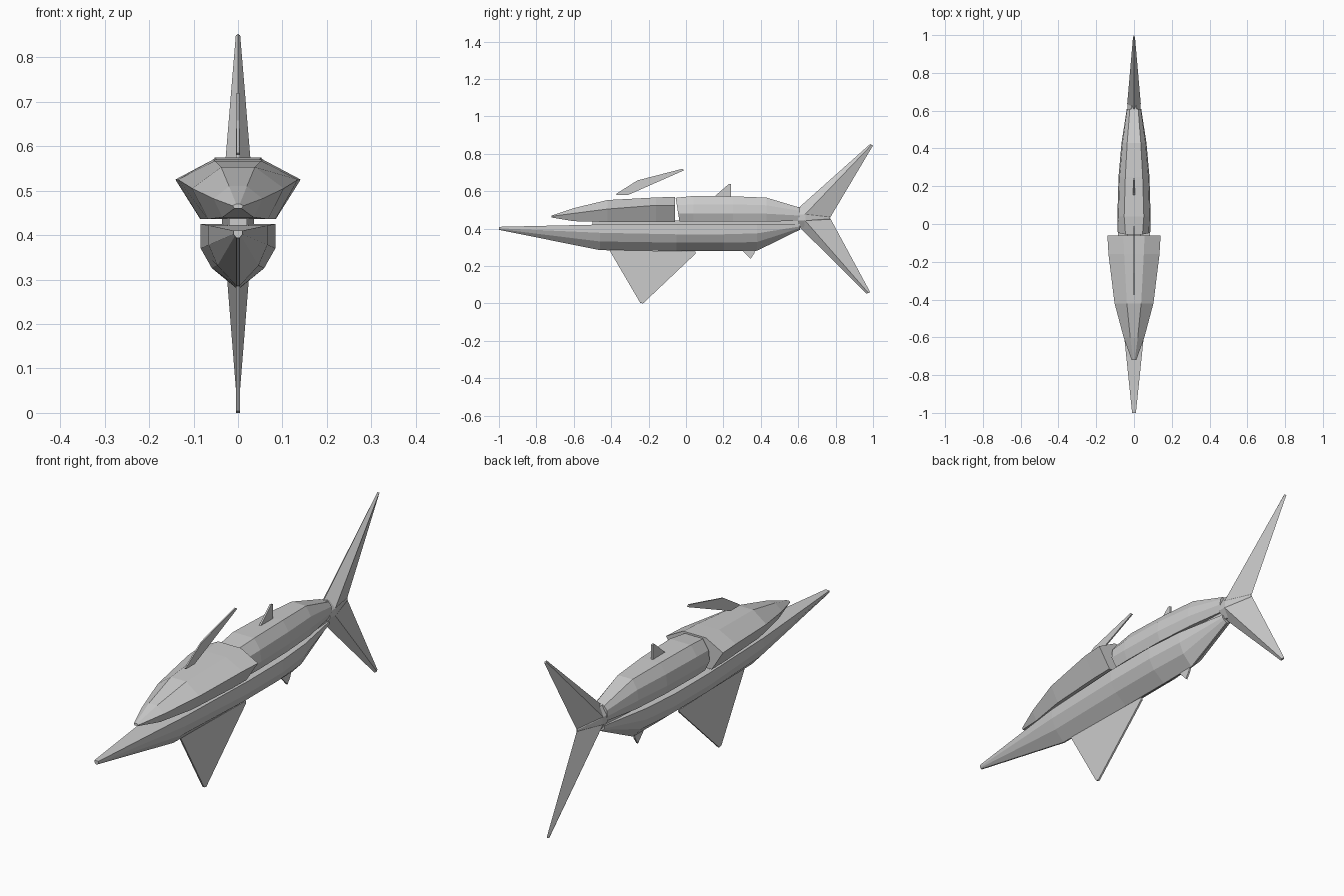
import bpy, bmesh


def make(name, verts, faces):
    me = bpy.data.meshes.new(name)
    bm = bmesh.new()
    vs = [bm.verts.new(v) for v in verts]
    for f in faces:
        bm.faces.new([vs[i] for i in f])
    bmesh.ops.remove_doubles(bm, verts=bm.verts, dist=1e-5)
    bmesh.ops.recalc_face_normals(bm, faces=bm.faces)
    bm.to_mesh(me)
    bm.free()
    ob = bpy.data.objects.new(name, me)
    bpy.context.collection.objects.link(ob)
    return ob


def loft(name, sections, lean=0.0):
    """Each section: (y, half profile [(x, z), ...] from the top to the bottom), mirrored in x."""
    verts, faces = [], []
    for k, (y, prof) in enumerate(sections):
        ring = prof + [(-x, z) for x, z in reversed(prof)]
        n = len(ring)
        verts += [(x, y + (lean * (0.57 - z) if k == 0 else 0), z) for x, z in ring]
    for s in range(len(sections) - 1):
        for i in range(n):
            j = (i + 1) % n
            faces.append((s * n + i, s * n + j, s * n + n + j, s * n + n + i))
    last = len(verts) - n
    faces += [tuple(range(n)), tuple(range(last, last + n))]
    return make(name, verts, faces)


def plate(name, outline, half):
    """Thin fin: a side outline in (y, z) extruded across x."""
    n = len(outline)
    verts = [(x, y, z) for x in (-half, half) for y, z in outline]
    faces = [tuple(range(n)), tuple(range(n, 2 * n))]
    faces += [(i, (i + 1) % n, n + (i + 1) % n, n + i) for i in range(n)]
    return make(name, verts, faces)


# Lower hull: flat deck, upright sides, V-shaped belly
def hull(y, w, top, knuckle, keel):
    mid = (knuckle + keel) / 2
    return (y, [(w, top), (w, knuckle), (w * 0.7, mid), (0.003, keel)])


loft("lower_hull", [
    hull(-1.0, 0.010, 0.410, 0.402, 0.394),
    hull(-0.46, 0.066, 0.422, 0.378, 0.285),
    hull(-0.05, 0.084, 0.425, 0.370, 0.281),
    hull(0.20, 0.083, 0.425, 0.370, 0.280),
    hull(0.38, 0.068, 0.425, 0.375, 0.282),
    hull(0.61, 0.025, 0.425, 0.412, 0.395)])

# Narrow spine joining the hull and the upper body
loft("spine_strip", [
    (-0.50, [(0.02, 0.444), (0.02, 0.420)]),
    (-0.20, [(0.036, 0.444), (0.036, 0.420)]),
    (0.40, [(0.036, 0.444), (0.036, 0.420)]),
    (0.61, [(0.02, 0.470), (0.02, 0.415)])])

# Head: faceted wedge, widest at its rear edge
loft("head", [
    (-0.72, [(0.004, 0.470), (0.012, 0.466), (0.008, 0.460)]),
    (-0.60, [(0.020, 0.510), (0.055, 0.482), (0.035, 0.440)]),
    (-0.42, [(0.038, 0.553), (0.103, 0.505), (0.068, 0.436)]),
    (-0.16, [(0.052, 0.567), (0.135, 0.525), (0.084, 0.436)]),
    (-0.06, [(0.056, 0.570), (0.141, 0.525), (0.085, 0.436)])])

# Rear upper body, its front face leaning back
loft("rear_body", [
    (-0.056, [(0.045, 0.565), (0.078, 0.525), (0.088, 0.480), (0.070, 0.438)]),
    (0.04, [(0.052, 0.575), (0.082, 0.530), (0.088, 0.480), (0.072, 0.438)]),
    (0.25, [(0.046, 0.573), (0.076, 0.530), (0.082, 0.480), (0.068, 0.438)]),
    (0.43, [(0.036, 0.566), (0.060, 0.525), (0.066, 0.480), (0.055, 0.438)]),
    (0.61, [(0.022, 0.512), (0.036, 0.495), (0.038, 0.470), (0.025, 0.442)])], lean=0.16)


# Forked tail: two blades with a raised ridge near the leading edge
def tail(name, lead, ridge, notch, tip):
    (ty, tz), (uy, uz) = tip
    my, mz, w = ridge
    verts = [(0, *lead), (w, my, mz), (0, *notch), (-w, my, mz),
             (0, ty, tz), (0.005, (ty + uy) / 2, (tz + uz) / 2),
             (0, uy, uz), (-0.005, (ty + uy) / 2, (tz + uz) / 2)]
    faces = [(0, 1, 2, 3), (4, 5, 6, 7)]
    faces += [(i, (i + 1) % 4, 4 + (i + 1) % 4, 4 + i) for i in range(4)]
    make(name, verts, faces)


tail("upper_tail_fin", (0.595, 0.505), (0.635, 0.475, 0.036), (0.77, 0.458),
     ((0.985, 0.853), (1.0, 0.845)))
tail("lower_tail_fin", (0.590, 0.425), (0.635, 0.445, 0.036), (0.77, 0.458),
     ((0.965, 0.053), (0.985, 0.060)))
loft("tail_root", [
    (0.60, [(0.012, 0.515), (0.034, 0.475), (0.034, 0.445), (0.012, 0.410)]),
    (0.64, [(0.012, 0.510), (0.036, 0.475), (0.036, 0.445), (0.012, 0.405)]),
    (0.77, [(0.001, 0.465), (0.002, 0.460), (0.002, 0.456), (0.001, 0.450)])])

# Thin plate fins
plate("belly_fin", [(-0.41, 0.286), (0.05, 0.278), (0.05, 0.265),
                    (-0.23, 0.0), (-0.245, 0.004)], 0.004)
plate("rear_belly_fin", [(0.30, 0.285), (0.37, 0.285), (0.365, 0.268), (0.345, 0.238)], 0.004)
plate("small_back_fin", [(0.15, 0.57), (0.24, 0.57), (0.24, 0.638), (0.23, 0.64)], 0.004)
plate("floating_sail", [(-0.375, 0.585), (-0.37, 0.58), (-0.31, 0.58), (-0.01, 0.712),
                        (-0.02, 0.72), (-0.26, 0.658)], 0.003)
